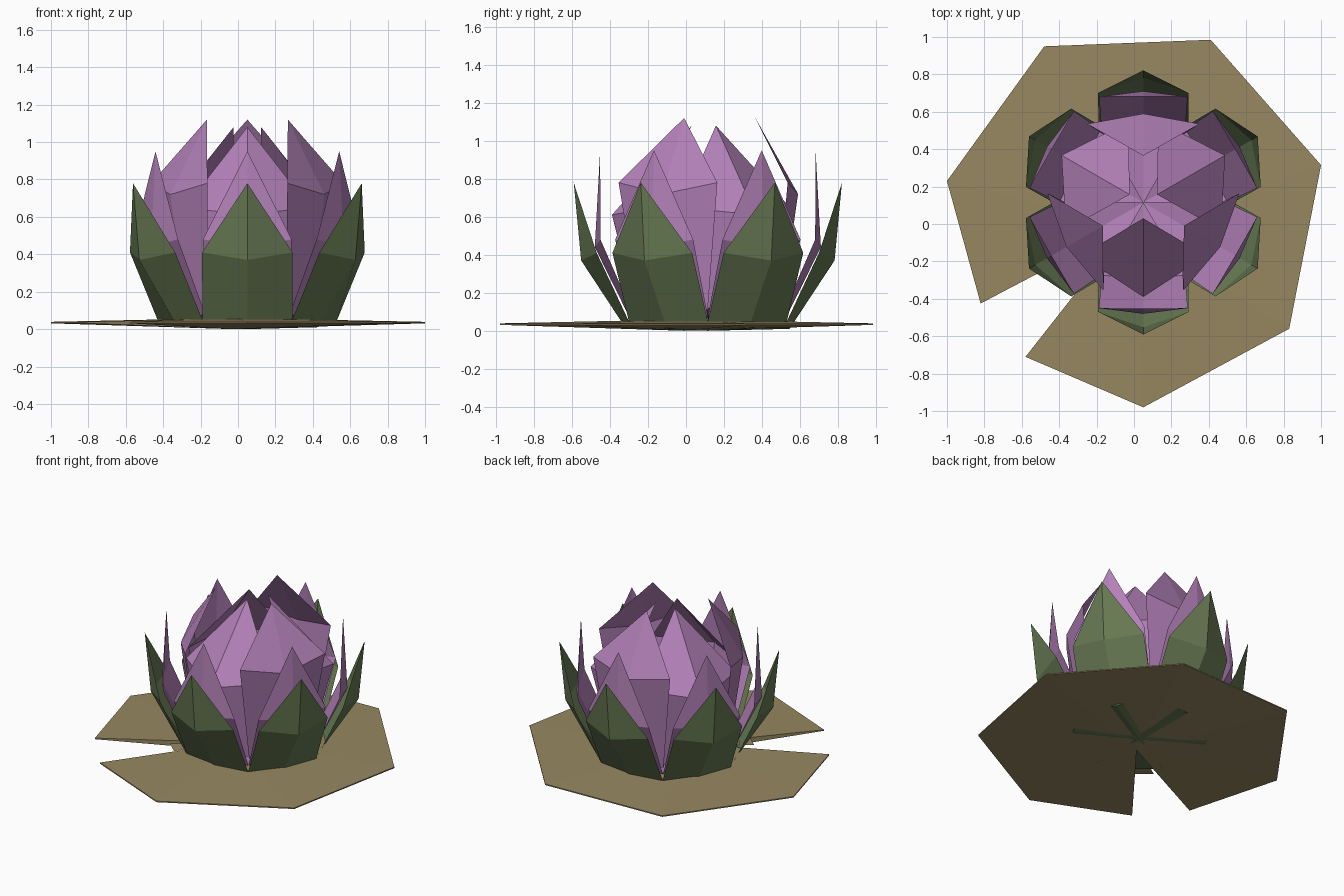
import bpy, math
from mathutils import Matrix, Vector

if "Cube" in bpy.data.objects:
    bpy.data.objects.remove(bpy.data.objects["Cube"])


def material(name, rgb):
    m = bpy.data.materials.new(name)
    m.diffuse_color = (*rgb, 1.0)
    m.use_nodes = True
    m.node_tree.nodes["Principled BSDF"].inputs["Base Color"].default_value = m.diffuse_color
    return m


GREEN = material("leaf green", (0.135, 0.19, 0.085))
PINK = material("petal mauve", (0.45, 0.22, 0.48))
BROWN = material("pad olive brown", (0.31, 0.245, 0.12))
CENTRE = Vector((0.05, 0.115, 0.0))   # flower axis


def make_object(name, verts, faces, mat):
    mesh = bpy.data.meshes.new(name)
    mesh.from_pydata(verts, [], faces)
    mesh.materials.append(mat)
    mesh.update()
    obj = bpy.data.objects.new(name, mesh)
    bpy.context.collection.objects.link(obj)
    return obj


def petal_ring(name, angles, mat, base_z, low, wide, tip):
    """Cupped sheets facing inward: low/wide = (edge r, half width, edge z, mid r, mid z)."""
    prof = [(0, 0, base_z)]
    for er, h, ez, mr, mz in (low, wide):
        prof += [(er, h, ez), (mr, 0, mz), (er, -h, ez)]
    prof.append((tip[0], 0, tip[1]))
    shape = [(0, 2, 1), (0, 3, 2), (1, 2, 5, 4), (2, 3, 6, 5), (4, 5, 7), (5, 6, 7)]
    for i, a in enumerate(angles):
        rot = Matrix.Rotation(math.radians(a), 3, 'Z')
        verts = [rot @ Vector(p) + CENTRE for p in prof]
        make_object(f"{name}_{i + 1}", verts, shape, mat)


SIX = range(30, 390, 60)
# outer green sepals
petal_ring("sepal", SIX, GREEN, 0.0,
           (0.416, 0.24, 0.05, 0.43, 0.01), (0.585, 0.242, 0.41, 0.667, 0.37), (0.706, 0.78))
# outer petals
petal_ring("outer_petal", SIX, PINK, 0.04,
           (0.39, 0.224, 0.08, 0.40, 0.045), (0.565, 0.237, 0.48, 0.595, 0.44), (0.567, 0.95))
# tall middle petals
petal_ring("middle_petal", (90, 210, 330), PINK, 0.065,
           (0.36, 0.207, 0.11, 0.38, 0.07), (0.42, 0.30, 0.78, 0.475, 0.72), (0.25, 1.12))
# inner petals leaning towards the centre
petal_ring("inner_petal", (30, 150, 270), PINK, 0.075,
           (0.34, 0.20, 0.12, 0.37, 0.08), (0.285, 0.335, 0.65, 0.505, 0.61), (0.085, 1.08))

# lily pad: notched lens-shaped disc
rim = [(-0.82, -0.425), (-1.0, 0.23), (-0.48, 0.95), (0.41, 0.985),
       (1.0, 0.315), (0.83, -0.56), (0.05, -0.98), (-0.58, -0.71)]
n = len(rim)
verts = [(x, y, 0.039) for x, y in rim] + [(x, y, 0.031) for x, y in rim]
verts += [(-0.03, -0.01, 0.06), (-0.03, -0.01, 0.0)]
T, B = 2 * n, 2 * n + 1
faces = []
for i in range(n - 1):
    faces += [(T, i + 1, i), (B, n + i, n + i + 1), (i, i + 1, n + i + 1, n + i)]
faces += [(T, 0, n, B), (T, B, 2 * n - 1, n - 1)]   # notch walls
# web closing the inner end of the notch
verts += [(-0.365, -0.24, 0.052), (-0.275, -0.32, 0.052)]
faces.append((T, 2 * n + 2, 2 * n + 3))
make_object("lily_pad", verts, faces, BROWN)
